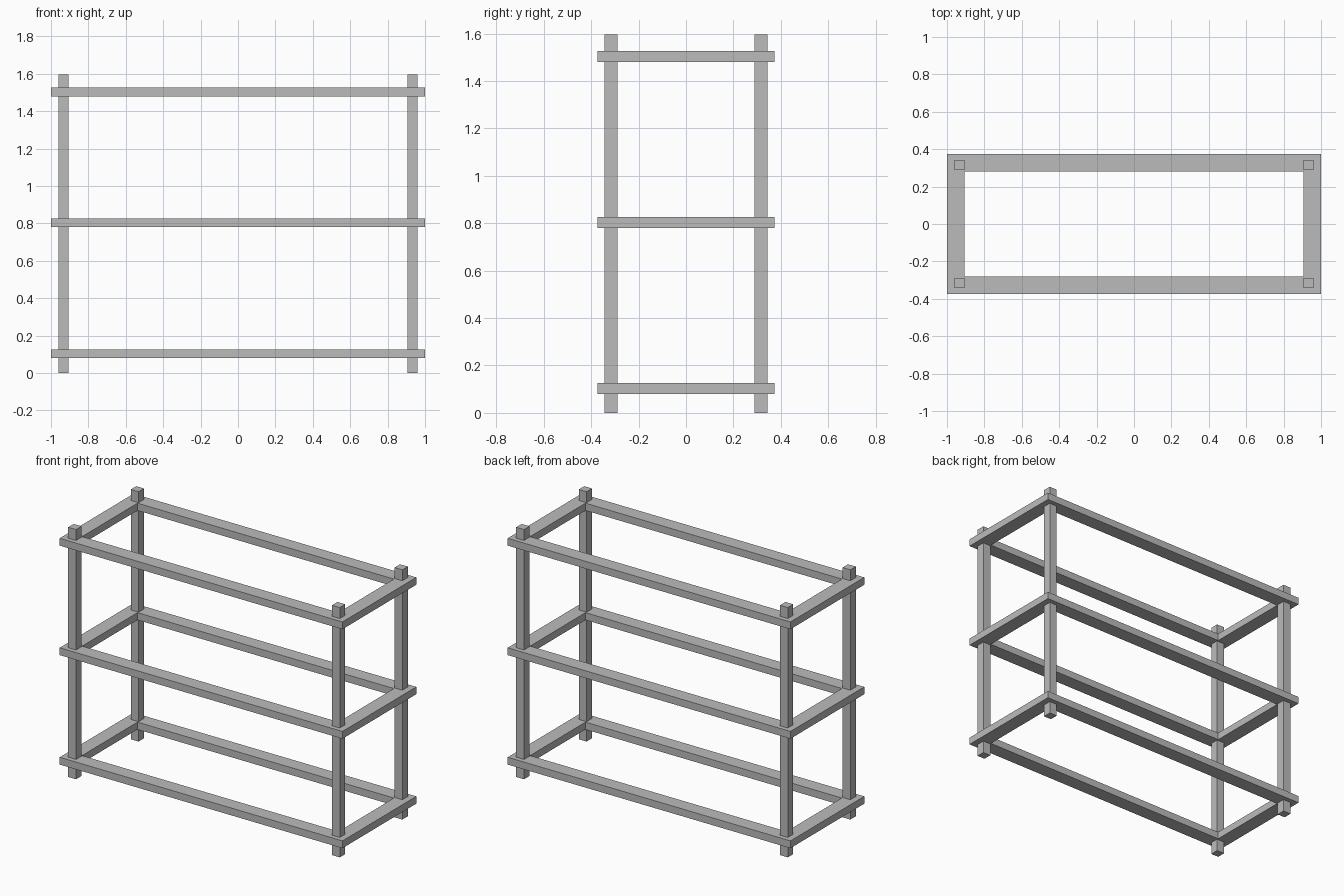
import bpy
import bmesh

cube = bpy.data.objects.get("Cube")
if cube:
    bpy.data.objects.remove(cube, do_unlink=True)

GREY = (0.5, 0.5, 0.5, 1.0)
mat = bpy.data.materials.new("plain_grey")
mat.use_nodes = True
mat.diffuse_color = GREY
mat.node_tree.nodes["Principled BSDF"].inputs["Base Color"].default_value = GREY

HALF_X, HALF_Y = 1.0, 0.373          # outer half sizes of each frame
RAIL_W, RAIL_H = 0.093, 0.047
POST_W, POST_H = 0.055, 1.597
POST_X, POST_Y = 0.933, 0.316


def add_object(name, bm):
    bmesh.ops.recalc_face_normals(bm, faces=bm.faces)
    mesh = bpy.data.meshes.new(name)
    bm.to_mesh(mesh)
    bm.free()
    mesh.materials.append(mat)
    obj = bpy.data.objects.new(name, mesh)
    bpy.context.collection.objects.link(obj)
    return obj


def post(name, x, y):
    bm = bmesh.new()
    bmesh.ops.create_cube(bm, size=1)
    bmesh.ops.scale(bm, vec=(POST_W, POST_W, POST_H), verts=bm.verts)
    add_object(name, bm).location = (x, y, POST_H / 2)


def frame(name, z):
    """One rectangular ring of four joined rails."""
    bm = bmesh.new()
    corners = [(-1, -1), (1, -1), (1, 1), (-1, 1)]
    outer = [bm.verts.new((sx * HALF_X, sy * HALF_Y, 0)) for sx, sy in corners]
    inner = [bm.verts.new((sx * (HALF_X - RAIL_W), sy * (HALF_Y - RAIL_W), 0))
             for sx, sy in corners]
    for i in range(4):
        j = (i + 1) % 4
        bm.faces.new((outer[i], outer[j], inner[j], inner[i]))
    ring = bmesh.ops.extrude_face_region(bm, geom=bm.faces[:], use_keep_orig=True)
    top = [v for v in ring["geom"] if isinstance(v, bmesh.types.BMVert)]
    bmesh.ops.translate(bm, vec=(0, 0, RAIL_H), verts=top)
    add_object(name, bm).location.z = z


# Corner posts
for side, sx in (("right", -1), ("left", 1)):
    for end, sy in (("front", -1), ("back", 1)):
        post(f"{end}_{side}_post", sx * POST_X, sy * POST_Y)

# Shelf frames
for name, z in (("lower_frame", 0.08), ("middle_frame", 0.78), ("upper_frame", 1.48)):
    frame(name, z)
